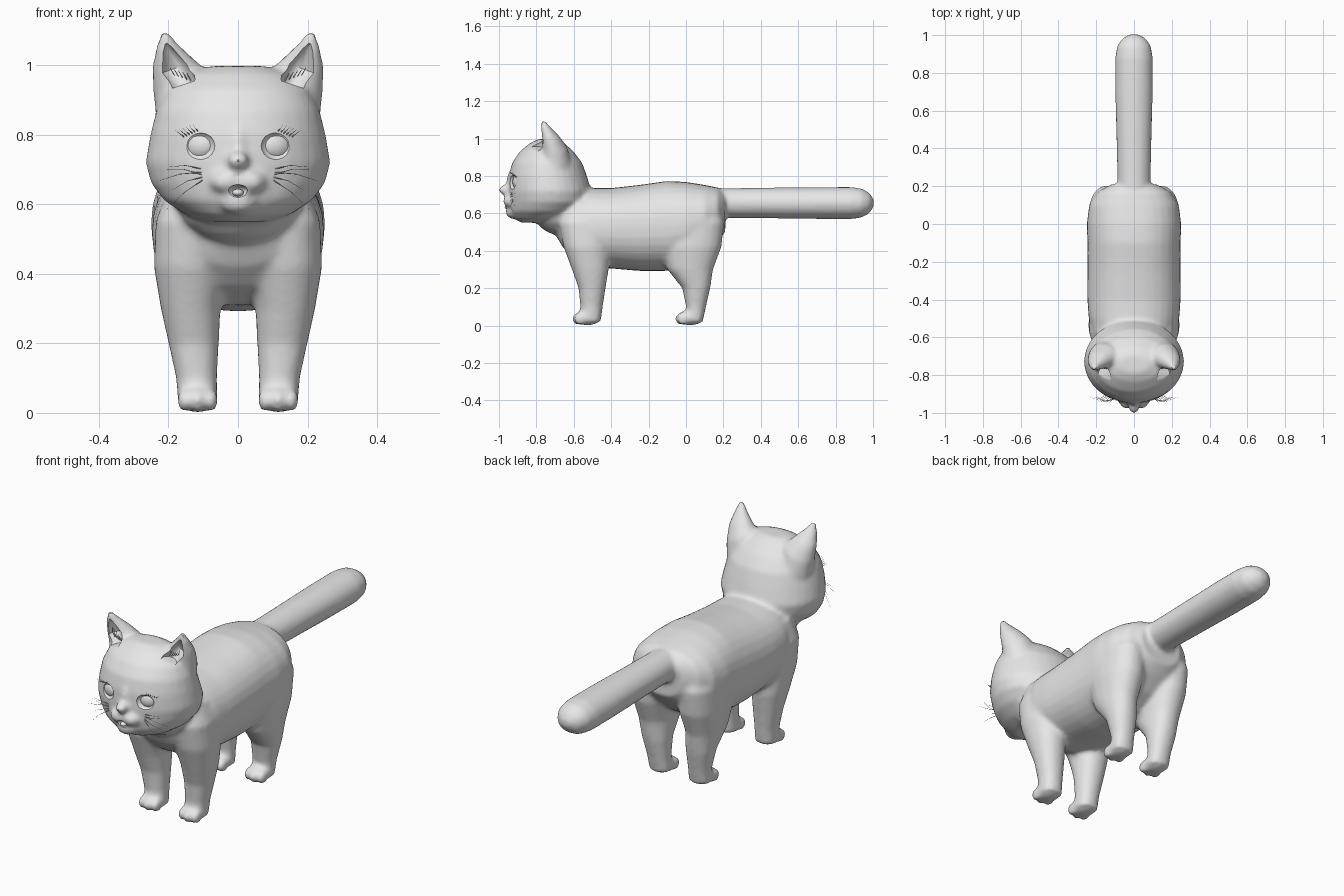
import bpy, bmesh, math
from mathutils import Vector, Matrix

if "Cube" in bpy.data.objects:
    bpy.data.objects.remove(bpy.data.objects["Cube"])

fur = bpy.data.materials.new("grey")
fur.diffuse_color = (0.8, 0.8, 0.8, 1)
fur.use_nodes = True
fur.node_tree.nodes["Principled BSDF"].inputs["Base Color"].default_value = fur.diffuse_color


def loft(bm, rings, n=24, p=2.0):
    """Skin closed rings given as (centre, half axis a, half axis b), capped at both ends."""
    loops = []
    for c, a, b in rings:
        c, a, b = Vector(c), Vector(a), Vector(b)
        loop = []
        for i in range(n):
            t = 2 * math.pi * i / n
            u, v = math.cos(t), math.sin(t)
            u = math.copysign(abs(u) ** (2 / p), u)
            v = math.copysign(abs(v) ** (2 / p), v)
            loop.append(bm.verts.new(c + a * u + b * v))
        loops.append(loop)
    faces = [bm.faces.new(loops[0][::-1]), bm.faces.new(loops[-1])]
    for l0, l1 in zip(loops, loops[1:]):
        for i in range(n):
            j = (i + 1) % n
            faces.append(bm.faces.new((l0[i], l0[j], l1[j], l1[i])))
    bmesh.ops.recalc_face_normals(bm, faces=faces)


def ball(bm, c, r, turn=0.0, seg=20):
    m = Matrix.Translation(c) @ Matrix.Rotation(turn, 4, 'Z') @ Matrix.Diagonal((*r, 1))
    bmesh.ops.create_uvsphere(bm, u_segments=seg, v_segments=seg // 2, radius=1, matrix=m)


def hair(bm, pts, r):
    """Thin tapering strand through the points."""
    k = len(pts) - 1
    loft(bm, [(q, (0, r * (1 - .8 * i / k), 0), (0, 0, r * (1 - .8 * i / k)))
              for i, q in enumerate(pts)], n=4)


def make(name, bm):
    me = bpy.data.meshes.new(name)
    bm.to_mesh(me)
    bm.free()
    me.materials.append(fur)
    me.shade_smooth()
    ob = bpy.data.objects.new(name, me)
    bpy.context.collection.objects.link(ob)
    return ob


bm = bmesh.new()

# Torso: y, bottom z, top z, half width
TORSO = [(-.70, .49, .66, .09), (-.66, .42, .71, .16), (-.60, .36, .735, .21),
         (-.50, .31, .735, .24), (-.40, .305, .735, .247), (-.25, .292, .752, .247),
         (-.10, .292, .773, .247), (0, .32, .768, .25), (.10, .38, .752, .238),
         (.17, .45, .738, .195), (.21, .50, .71, .12)]
loft(bm, [((0, y, (b + t) / 2), (w, 0, 0), (0, 0, (t - b) / 2)) for y, b, t, w in TORSO], 32, 2.25)

# Neck
ball(bm, (0, -.66, .64), (.19, .17, .16))

# Tail: y, half width, half height
TAIL = [(.12, .09, .08), (.25, .088, .08), (.45, .093, .082), (.7, .1, .085), (.88, .1, .086),
        (.94, .09, .078), (.98, .065, .055), (1.004, .025, .02)]
loft(bm, [((0, y, .655), (w, 0, 0), (0, 0, h)) for y, w, h in TAIL])

# Head: z, front y, back y, half width
HEAD = [(.55, -.88, -.62, .09), (.57, -.915, -.59, .15), (.61, -.94, -.55, .212),
        (.66, -.945, -.51, .25), (.72, -.95, -.505, .266), (.80, -.947, -.53, .252),
        (.87, -.93, -.555, .235), (.93, -.89, -.60, .205), (.975, -.835, -.65, .15),
        (.997, -.79, -.69, .08)]
loft(bm, [((0, (f + k) / 2, z), (w, 0, 0), (0, (k - f) / 2, 0)) for z, f, k, w in HEAD], 32)

# Muzzle, chin and nose
ball(bm, (0, -.925, .61), (.055, .04, .04))
ball(bm, (0, -.95, .725), (.034, .054, .03))
ball(bm, (0, -.92, .77), (.03, .04, .07))

# Legs: z, front y, back y, inner x, outer x
FRONT = [(.02, -.575, -.455, .058, .172), (.10, -.565, -.445, .06, .178),
         (.20, -.575, -.43, .055, .2), (.30, -.61, -.413, .05, .222),
         (.42, -.655, -.41, .03, .242), (.55, -.68, -.42, .03, .237), (.65, -.64, -.45, .08, .2)]
HIND = [(.02, 0, .09, .058, .172), (.10, 0, .107, .06, .178), (.20, -.02, .13, .055, .2),
        (.30, -.10, .145, .05, .222), (.42, -.14, .19, .03, .242),
        (.55, -.10, .205, .04, .24), (.65, -.03, .17, .08, .2)]
# Ears: centre and half axes
EAR = [((.15, -.70, .88), (.085, 0, -.04), .085), ((.168, -.705, .95), (.075, 0, -.035), .07),
       ((.193, -.725, 1.01), (.054, 0, -.02), .048), ((.208, -.748, 1.055), (.03, 0, -.013), .028),
       ((.213, -.765, 1.098), (.009, 0, -.003), .01)]
for s in (-1, 1):
    for leg, toe_y in ((FRONT, -.575), (HIND, -.025)):
        loft(bm, [((s * (i + o) / 2, (f + k) / 2, z), ((o - i) / 2, 0, 0), (0, (k - f) / 2, 0))
                  for z, f, k, i, o in leg], 20, 2.2)
        ball(bm, (s * .116, toe_y + .05, .043), (.06, .07, .042))
        for dx in (-.038, 0, .038):
            ball(bm, (s * .116 + dx, toe_y + abs(dx) * .3, .036), (.022, .036, .034), seg=12)
    loft(bm, [((s * c[0], c[1], c[2]), (a[0], 0, s * a[2]), (0, b, 0)) for c, a, b in EAR])
    ball(bm, (s * .032, -.935, .665), (.05, .045, .035))
cat = make("cat_body", bm)

# Cutters: ear hollows, eye sockets, mouth
bm = bmesh.new()
SCOOP = [((.155, -.80, .945), (.036, 0, -.012), .045), ((.182, -.79, .99), (.04, 0, -.014), .06),
         ((.20, -.79, 1.04), (.018, 0, -.007), .04), ((.206, -.79, 1.062), (.006, 0, -.002), .02)]
for s in (-1, 1):
    loft(bm, [((s * c[0], c[1], c[2]), (a[0], 0, s * a[2]), (0, b, 0)) for c, a, b in SCOOP], 16)
    ball(bm, (s * .112, -.937, .768), (.05, .028, .042), s * .35)
ball(bm, (0, -.98, .637), (.03, .04, .02))
cutter = make("cutter", bm)
cutter.hide_render = True

# Blend the parts into one skin, then cut the hollows
rem = cat.modifiers.new("blend", 'REMESH')
rem.mode = 'VOXEL'
rem.voxel_size = .011
smo = cat.modifiers.new("soften", 'SMOOTH')
smo.factor, smo.iterations = .5, 8
cut = cat.modifiers.new("hollows", 'BOOLEAN')
cut.operation, cut.solver, cut.object = 'DIFFERENCE', 'EXACT', cutter
dg = bpy.context.evaluated_depsgraph_get()
skin = bpy.data.meshes.new_from_object(cat.evaluated_get(dg))
cat.modifiers.clear()
cat.data = skin
skin.materials.clear()
skin.materials.append(fur)
skin.shade_smooth()
skin.set_sharp_from_angle(angle=math.radians(35))
bpy.data.objects.remove(cutter)

# Eyes
bm = bmesh.new()
for s in (-1, 1):
    ball(bm, (s * .11, -.897, .768), (.046, .028, .04), s * .35)
make("eyes", bm)

# Tongue
bm = bmesh.new()
ball(bm, (0, -.95, .633), (.017, .02, .011), seg=12)
make("tongue", bm)

# Ear tufts, lashes and whiskers
tufts, lashes, whiskers = bmesh.new(), bmesh.new(), bmesh.new()
for s in (-1, 1):
    for i in range(5):
        x, z = .135 + .012 * i, .955 + .004 * i
        hair(tufts, [(s * x, -.762, z), (s * (x + .012), -.765, z + .02),
                     (s * (x + .012), -.765, z + .045)], .003)
    for i in range(6):
        x, z = .115 + .008 * i, .811 - .0035 * i
        y = -.928 + .005 * i
        hair(lashes, [(s * x, y, z), (s * (x + .008), y - .012, z + .006),
                      (s * (x + .014 + .002 * i), y - .016, z + .018)], .0022)
    for z0, x1, z1 in ((.70, .20, .707), (.692, .235, .665), (.684, .21, .70),
                       (.678, .19, .64), (.67, .205, .585)):
        hair(whiskers, [(s * .10, -.925, z0), (s * (.05 + x1 / 2), -.94, (z0 + z1) / 2 + .008),
                        (s * x1, -.915, z1)], .0016)
make("ear_tufts", tufts)
make("eyelashes", lashes)
make("whiskers", whiskers)
